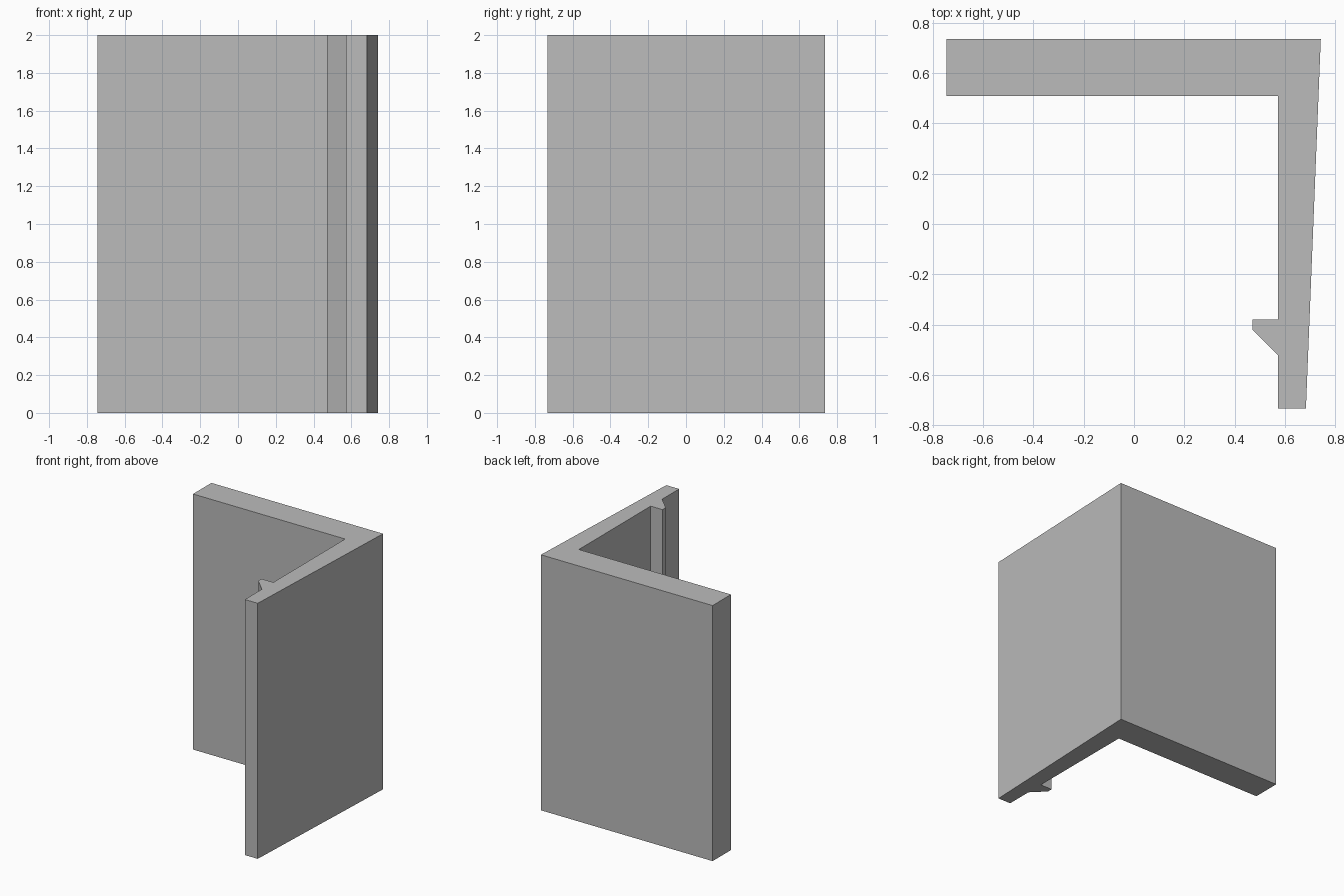
import bpy
import bmesh

cube = bpy.data.objects.get("Cube")
if cube:
    bpy.data.objects.remove(cube, do_unlink=True)

HEIGHT = 2.0

# Single plain grey
grey = bpy.data.materials.new("plain grey")
grey.use_nodes = True
colour = (0.5, 0.5, 0.5, 1)
grey.diffuse_color = colour
grey.node_tree.nodes["Principled BSDF"].inputs["Base Color"].default_value = colour


def extrude_profile(name, points):
    """Raise a plan outline into a solid standing on the ground."""
    bm = bmesh.new()
    base = bm.faces.new([bm.verts.new((x, y, 0)) for x, y in points])
    result = bmesh.ops.extrude_face_region(bm, geom=[base], use_keep_orig=True)
    top = [v for v in result["geom"] if isinstance(v, bmesh.types.BMVert)]
    bmesh.ops.translate(bm, verts=top, vec=(0, 0, HEIGHT))
    bmesh.ops.recalc_face_normals(bm, faces=bm.faces)
    mesh = bpy.data.meshes.new(name)
    bm.to_mesh(mesh)
    bm.free()
    mesh.materials.append(grey)
    obj = bpy.data.objects.new(name, mesh)
    bpy.context.collection.objects.link(obj)
    return obj


# Angle section: thick back leg, tapered side leg and a barbed catch on its inner face
extrude_profile("angle_clip", [
    (-0.745, 0.735), (-0.745, 0.508), (0.572, 0.508),       # back leg
    (0.572, -0.38), (0.47, -0.38), (0.47, -0.42), (0.572, -0.522),  # catch
    (0.572, -0.732), (0.683, -0.732), (0.742, 0.735),       # tapered side leg
])
